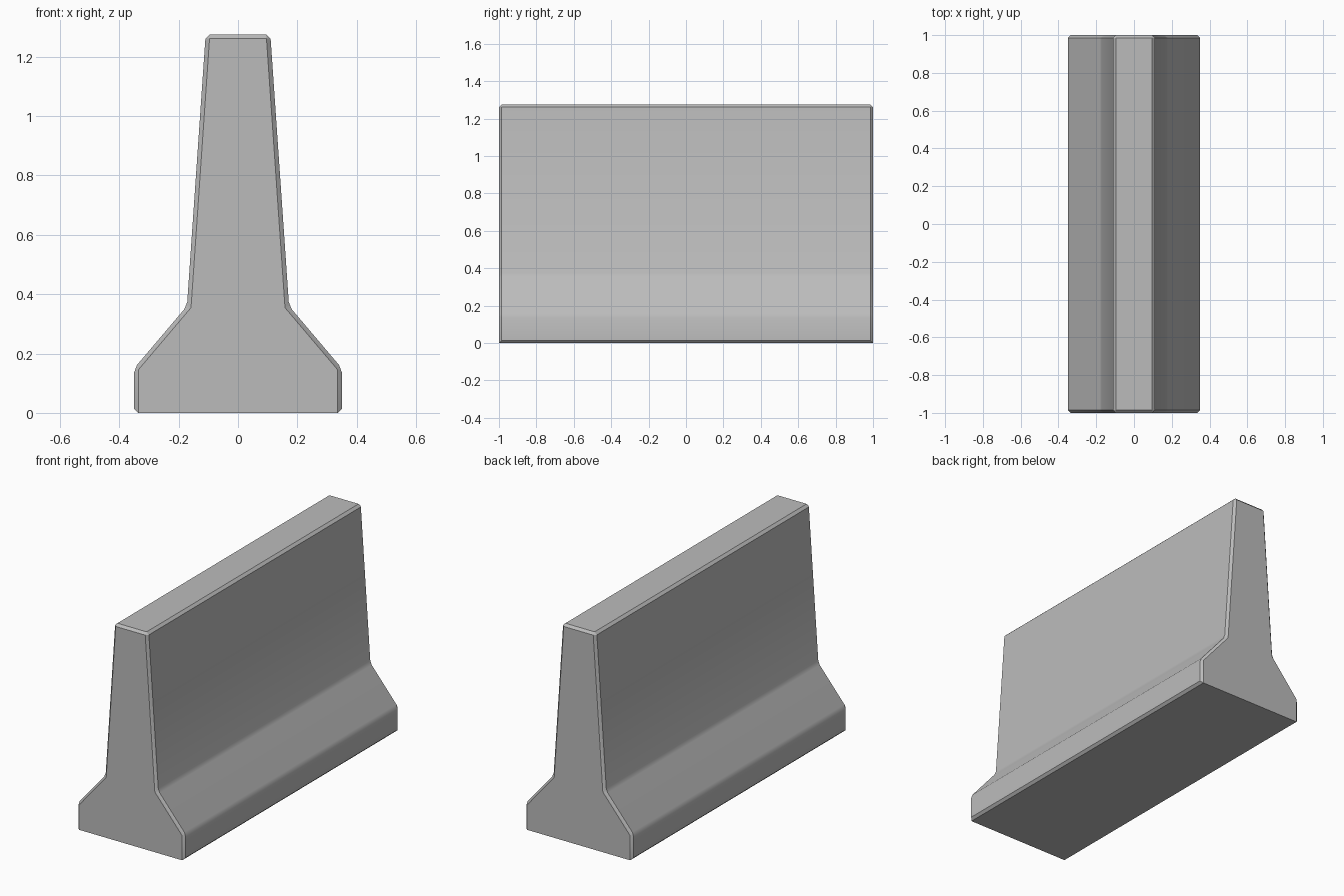
import bpy
import bmesh

cube = bpy.data.objects.get("Cube")
if cube:
    bpy.data.objects.remove(cube, do_unlink=True)

HALF_LENGTH = 1.0
HEIGHT = 1.275
CHAMFER = 0.014

# Concrete colour
concrete = bpy.data.materials.new("concrete grey")
concrete.use_nodes = True
grey = (0.5, 0.5, 0.5, 1.0)
concrete.diffuse_color = grey
concrete.node_tree.nodes["Principled BSDF"].inputs["Base Color"].default_value = grey

# Mirrored cross-section: foot, sloped shoulder, tapering wall
half = [(0.35, 0), (0.35, 0.15), (0.172, 0.36), (0.109, HEIGHT)]
section = half + [(-x, z) for x, z in reversed(half)]

# Extrude the section along the length
bm = bmesh.new()
end = bm.faces.new([bm.verts.new((x, -HALF_LENGTH, z)) for x, z in section])
extruded = bmesh.ops.extrude_face_region(bm, geom=[end])["geom"]
bmesh.ops.translate(bm, vec=(0, 2 * HALF_LENGTH, 0),
                    verts=[v for v in extruded if isinstance(v, bmesh.types.BMVert)])
bmesh.ops.recalc_face_normals(bm, faces=bm.faces)

# Chamfer everything except the bottom edges of the two ends
def is_end_bottom(edge):
    a, b = (v.co for v in edge.verts)
    return a.y == b.y and max(a.z, b.z) < 0.001

edges = [e for e in bm.edges if not is_end_bottom(e)]
bmesh.ops.bevel(bm, geom=edges, offset=CHAMFER, offset_type='OFFSET',
                segments=1, profile=0.5, affect='EDGES')
bmesh.ops.recalc_face_normals(bm, faces=bm.faces)

mesh = bpy.data.meshes.new("barrier_block")
bm.to_mesh(mesh)
bm.free()
mesh.materials.append(concrete)
barrier = bpy.data.objects.new("barrier_block", mesh)
bpy.context.collection.objects.link(barrier)

# Smooth the shallow bends, keep the chamfer edges sharp
bpy.ops.object.select_all(action='DESELECT')
barrier.select_set(True)
bpy.context.view_layer.objects.active = barrier
bpy.ops.object.shade_smooth_by_angle(angle=0.52)
